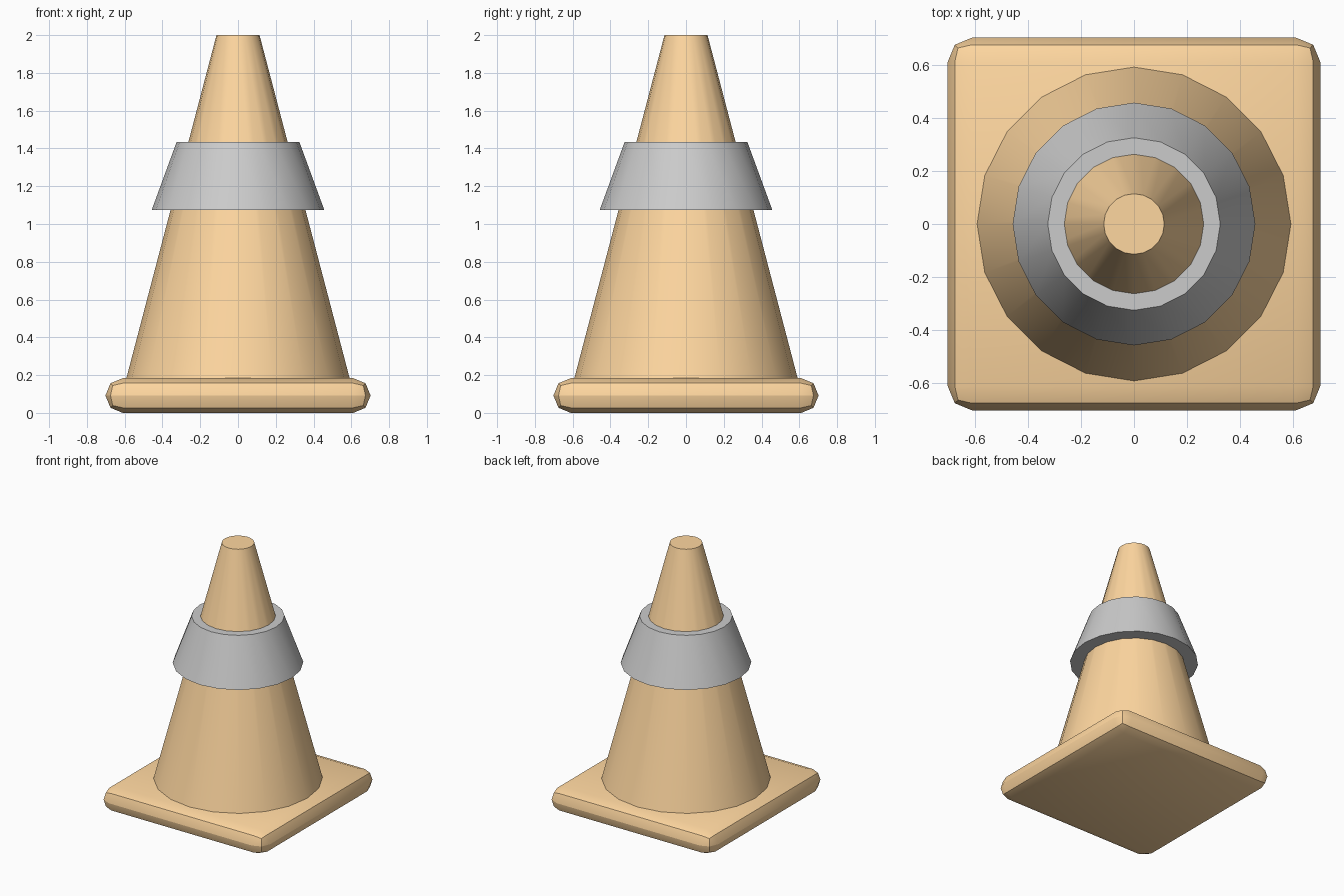
import bpy, math

if "Cube" in bpy.data.objects:
    bpy.data.objects.remove(bpy.data.objects["Cube"])

orange = bpy.data.materials.new("orange")
orange.diffuse_color = (1.0, 0.68, 0.35, 1)
orange.use_nodes = True
orange.node_tree.nodes["Principled BSDF"].inputs["Base Color"].default_value = orange.diffuse_color


def smooth(obj):
    bpy.ops.object.shade_smooth_by_angle(angle=math.radians(30))
    return obj


def frustum(name, r_low, r_high, z_low, z_high):
    bpy.ops.mesh.primitive_cone_add(vertices=20, radius1=r_low, radius2=r_high,
                                    depth=z_high - z_low,
                                    location=(0, 0, (z_low + z_high) / 2))
    obj = bpy.context.object
    obj.name = name
    return smooth(obj)


# Square base plate with two-step rounded edges
H = 0.184
bpy.ops.mesh.primitive_cube_add(size=1, location=(0, 0, H / 2))
base = bpy.context.object
base.name = "base_plate"
base.scale = (1.404, 1.404, H)
bpy.ops.object.transform_apply(location=False, rotation=False, scale=True)
bevel = base.modifiers.new("rounded_edges", 'BEVEL')
bevel.width = H / 2
bevel.segments = 2
bevel.limit_method = 'NONE'
bpy.ops.object.modifier_apply(modifier=bevel.name)
smooth(base)
base.data.materials.append(orange)

# Tapered cone body
body = frustum("cone_body", 0.591, 0.114, H, 2.0)
body.data.materials.append(orange)

# Grey reflective collar around the body
frustum("reflective_collar", 0.457, 0.325, 1.074, 1.434)
